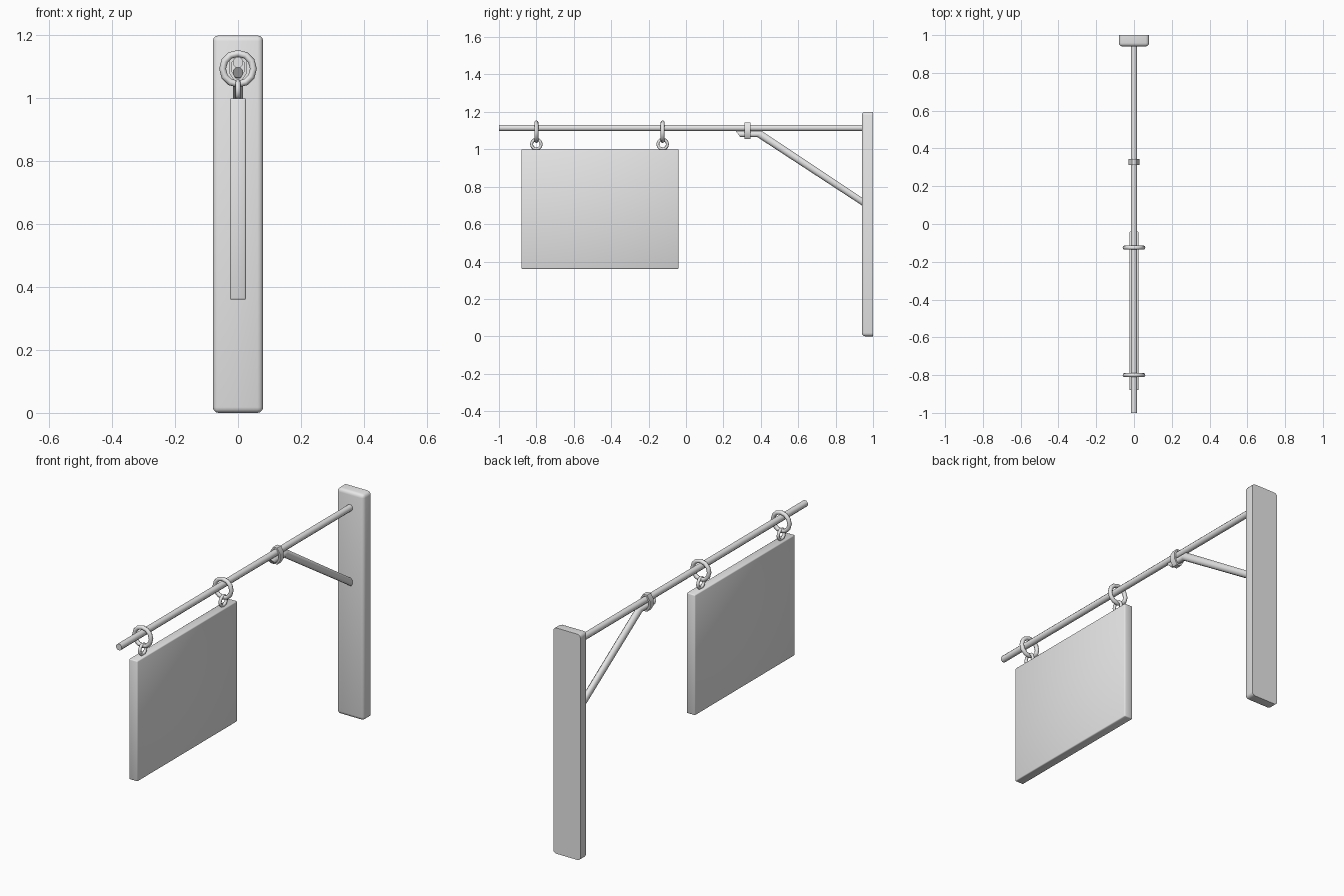
import bpy, bmesh, math
from mathutils import Vector

default = bpy.data.objects.get("Cube")
if default:
    bpy.data.objects.remove(default, do_unlink=True)

grey = bpy.data.materials.new("plain grey")
grey.use_nodes = True
COLOUR = (0.8, 0.8, 0.8, 1)
grey.diffuse_color = COLOUR
grey.node_tree.nodes["Principled BSDF"].inputs["Base Color"].default_value = COLOUR


def finish(name, bm, angle=50):
    """Turn a bmesh into a named object with smooth shading and sharp edges."""
    bmesh.ops.recalc_face_normals(bm, faces=bm.faces)
    mesh = bpy.data.meshes.new(name)
    bm.to_mesh(mesh)
    bm.free()
    mesh.materials.append(grey)
    for p in mesh.polygons:
        p.use_smooth = True
    mesh.set_sharp_from_angle(angle=math.radians(angle))
    obj = bpy.data.objects.new(name, mesh)
    bpy.context.collection.objects.link(obj)
    return obj


def box(name, low, high, bevel, segments, keep_back=False):
    """Bevelled box; the edges of the back face can stay sharp."""
    low, high = Vector(low), Vector(high)
    bm = bmesh.new()
    bmesh.ops.create_cube(bm, size=1)
    for v in bm.verts:
        v.co = (low + high) / 2 + v.co * (high - low)
    edges = [e for e in bm.edges
             if not (keep_back and all(v.co.y > high.y - 0.001 for v in e.verts))]
    bmesh.ops.bevel(bm, geom=edges, offset=bevel, segments=segments,
                    profile=0.5, affect='EDGES')
    return finish(name, bm)


def skin(bm, rings, closed):
    """Join rings of vertices with quads, capping the ends of open tubes."""
    n = len(rings[0])
    pairs = list(zip(rings, rings[1:]))
    if closed:
        pairs.append((rings[-1], rings[0]))
    for a, b in pairs:
        for i in range(n):
            j = (i + 1) % n
            bm.faces.new((a[i], a[j], b[j], b[i]))
    if not closed:
        bm.faces.new(rings[0])
        bm.faces.new(rings[-1])


def rod(name, stations, half_width, sides=8):
    """Tube through stations, each given by its bottom and top (y, z)."""
    bm = bmesh.new()
    rings = []
    for bottom, top in stations:
        b, t = Vector((0, *bottom)), Vector((0, *top))
        ring = []
        for i in range(sides):
            a = math.tau * (i + 0.5) / sides
            scale = 1 / math.cos(math.pi / sides)
            co = (b + t) / 2 + (t - b) / 2 * math.sin(a) * scale
            co.x = half_width * math.cos(a) * scale
            ring.append(bm.verts.new(co))
        rings.append(ring)
    skin(bm, rings, False)
    return finish(name, bm)


def ring(name, centre, major, minor, across, steps=12, sides=8):
    """Torus standing upright; across is its horizontal direction, 'x' or 'y'."""
    bm = bmesh.new()
    rings = []
    for i in range(steps):
        a = math.tau * i / steps
        loop = []
        for k in range(sides):
            t = math.tau * k / sides
            r, side = major + minor * math.cos(t), minor * math.sin(t)
            u, h = r * math.cos(a), r * math.sin(a)
            offset = Vector((u, side, h)) if across == 'x' else Vector((side, u, h))
            loop.append(bm.verts.new(Vector(centre) + offset))
        rings.append(loop)
    skin(bm, rings, True)
    return finish(name, bm, 65)


def collar(name, y0, y1, z, half_x, half_z, wall):
    """Eight-sided band around the bar and the brace."""
    bm = bmesh.new()
    rings = []
    for i in range(8):
        a = math.tau * (i + 0.5) / 8
        scale = 1 / math.cos(math.pi / 8)
        c, s = math.cos(a) * scale, math.sin(a) * scale
        rings.append([bm.verts.new(((half_x - w) * c, y, z + (half_z - w) * s))
                      for w, y in ((0, y0), (0, y1), (wall, y1), (wall, y0))])
    skin(bm, rings, True)
    return finish(name, bm, 40)


# Wall post and hanging board
box("wall_post", (-0.08, 0.94, 0), (0.08, 1, 1.2), 0.018, 3, keep_back=True)
box("sign_board", (-0.025, -0.88, 0.36), (0.025, -0.04, 1.0), 0.005, 2)

# Horizontal bar and bent brace
rod("hanging_bar", [((-1, 1.098), (-1, 1.131)), ((0.95, 1.098), (0.95, 1.131))], 0.016)
rod("brace", [((0.29, 1.066), (0.265, 1.098)),
              ((0.38, 1.066), (0.405, 1.098)),
              ((0.945, 0.697), (0.945, 0.739))], 0.016)
collar("brace_collar", 0.312, 0.344, 1.099, 0.028, 0.044, 0.009)

# Paired rings that carry the board
for label, y in (("front", -0.80), ("rear", -0.125)):
    ring(label + "_bar_ring", (0, y, 1.094), 0.049, 0.011, 'x')
    ring(label + "_board_ring", (0, y, 1.027), 0.026, 0.008, 'y')
